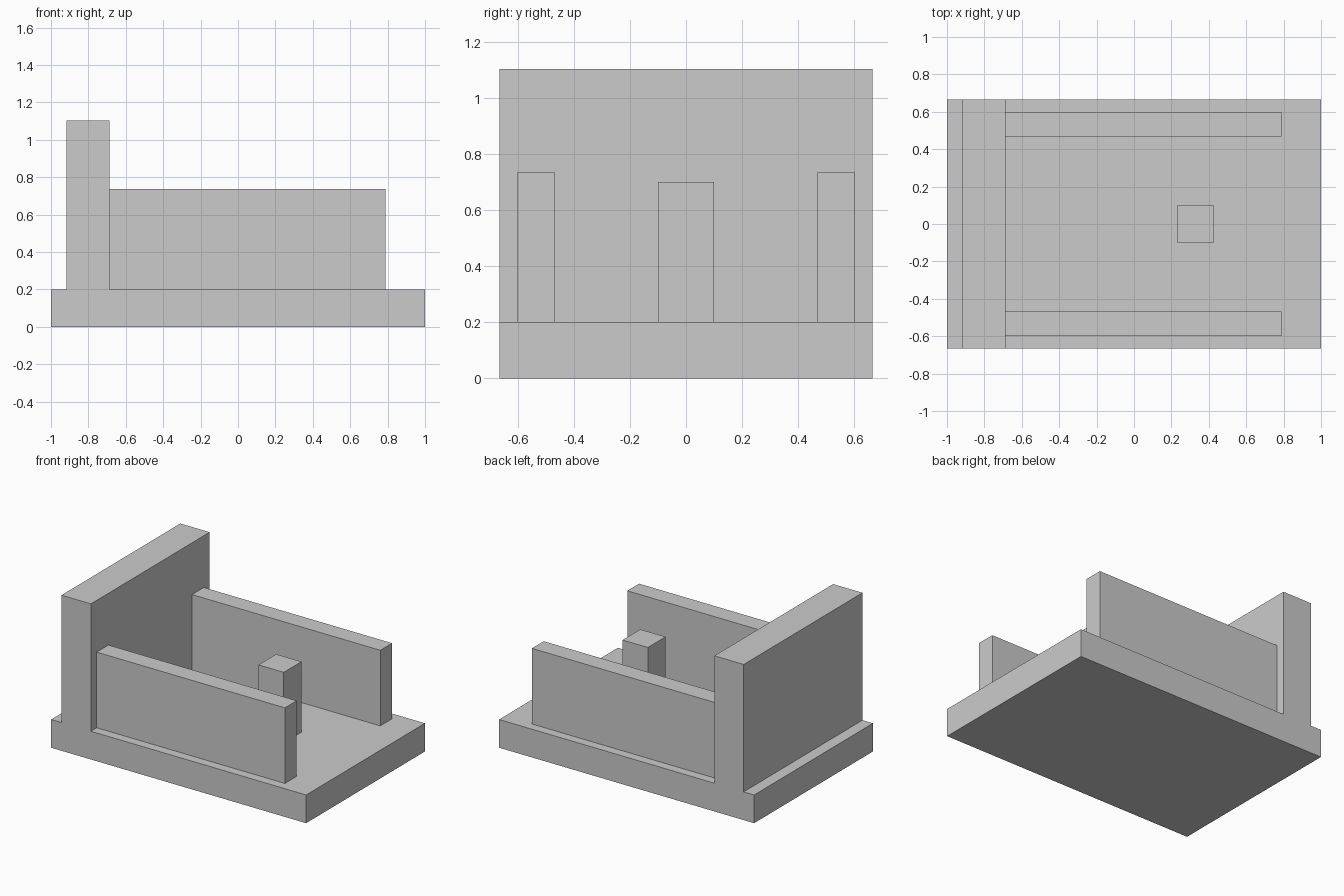
import bpy

if "Cube" in bpy.data.objects:
    bpy.data.objects.remove(bpy.data.objects["Cube"])


def box(name, x, y, z):
    """Axis-aligned box from (min, max) ranges."""
    bpy.ops.mesh.primitive_cube_add(size=1, location=[(a + b) / 2 for a, b in (x, y, z)])
    obj = bpy.context.object
    obj.name = name
    obj.scale = [b - a for a, b in (x, y, z)]
    bpy.ops.object.transform_apply(location=False, rotation=False, scale=True)
    return obj


BASE_TOP = 0.2
HALF_DEPTH = 0.665

# Base slab and full-width end wall
box("base_plate", (-1, 1), (-HALF_DEPTH, HALF_DEPTH), (0, BASE_TOP))
box("end_wall", (-0.918, -0.688), (-HALF_DEPTH, HALF_DEPTH), (BASE_TOP, 1.103))

# Matching side walls that butt against the end wall
for name, y in (("front_side_wall", (-0.6, -0.468)), ("back_side_wall", (0.468, 0.6))):
    box(name, (-0.688, 0.788), y, (BASE_TOP, 0.736))

# Square post between the side walls
box("centre_post", (0.23, 0.428), (-0.099, 0.099), (BASE_TOP, 0.7))
